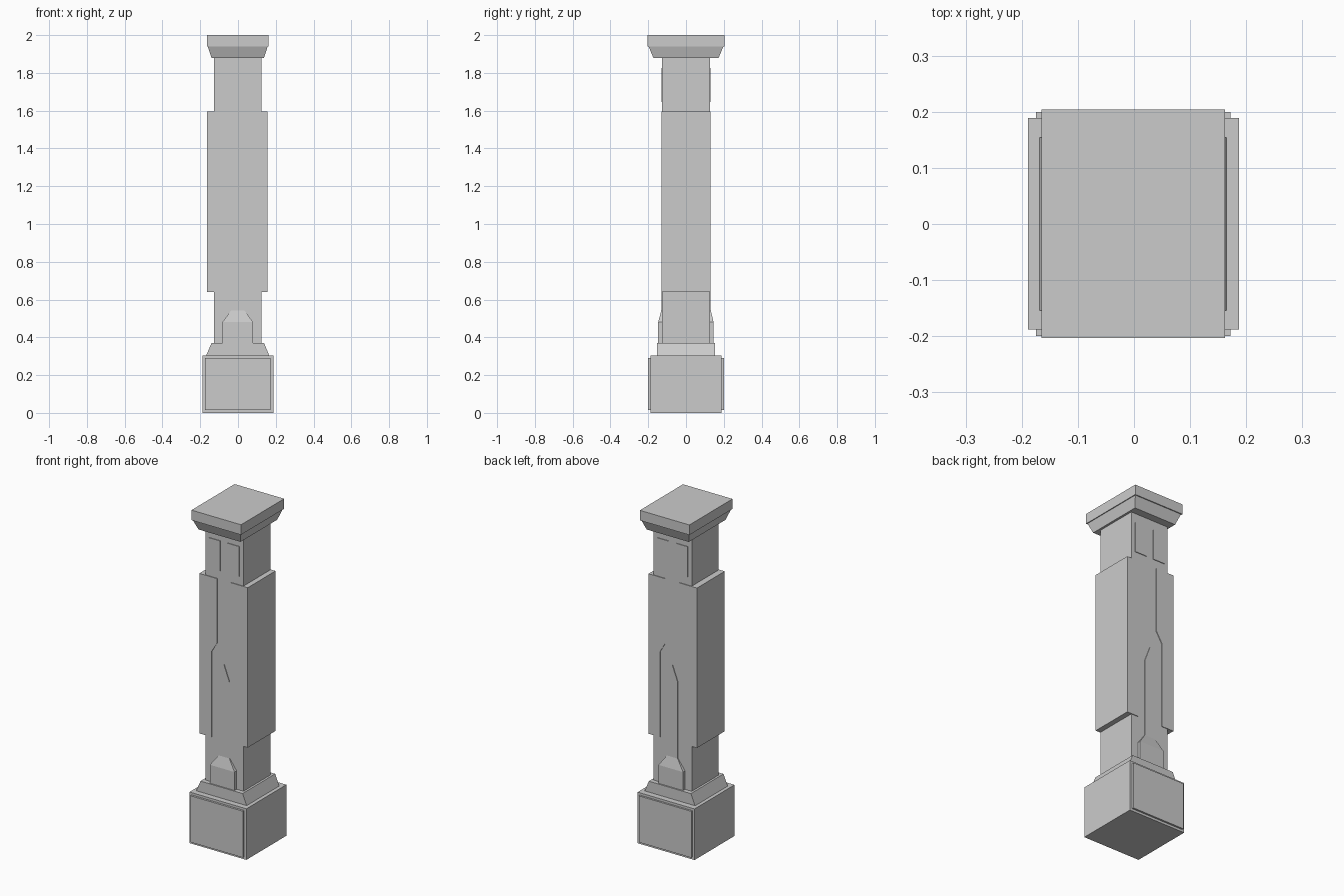
import bpy, bmesh

if "Cube" in bpy.data.objects:
    bpy.data.objects.remove(bpy.data.objects["Cube"])


def finish(name, bm):
    bmesh.ops.recalc_face_normals(bm, faces=bm.faces[:])
    mesh = bpy.data.meshes.new(name)
    bm.to_mesh(mesh)
    bm.free()
    obj = bpy.data.objects.new(name, mesh)
    bpy.context.collection.objects.link(obj)
    return obj


def loft(name, rings):
    """Stack rectangles given as (x0, x1, y0, y1, z)."""
    bm = bmesh.new()
    loops = [[bm.verts.new(p) for p in ((a, c, z), (b, c, z), (b, d, z), (a, d, z))]
             for a, b, c, d, z in rings]
    bm.faces.new(loops[0][::-1])
    bm.faces.new(loops[-1])
    for lo, hi in zip(loops, loops[1:]):
        for i in range(4):
            j = (i + 1) % 4
            bm.faces.new((lo[i], lo[j], hi[j], hi[i]))
    return finish(name, bm)


def box(name, x0, x1, y0, y1, z0, z1):
    return loft(name, [(x0, x1, y0, y1, z0), (x0, x1, y0, y1, z1)])


def extrude(name, profile, y0, y1):
    """Extrude an x-z outline along y."""
    bm = bmesh.new()
    face = bm.faces.new([bm.verts.new((x, y0, z)) for x, z in profile])
    new = bmesh.ops.extrude_face_region(bm, geom=[face])["geom"]
    bmesh.ops.translate(bm, vec=(0, y1 - y0, 0),
                        verts=[v for v in new if isinstance(v, bmesh.types.BMVert)])
    return finish(name, bm)


# Square foot with raised panels on front and back
box("foot_block", -0.189, 0.187, -0.188, 0.189, 0, 0.305)
box("foot_panels", -0.175, 0.172, -0.2, 0.2, 0.014, 0.291)

# Sloped plinth
extrude("plinth", [(-0.168, 0.305), (0.165, 0.305), (0.138, 0.37), (-0.14, 0.37)],
        -0.154, 0.154)

# Main shaft
box("shaft", -0.127, 0.125, -0.127, 0.127, 0.37, 1.88)

# Stepped side cladding wrapping both sides
for side, inner, neck, outer in (("left", -0.083, -0.047, -0.164),
                                 ("right", 0.08, 0.045, 0.156)):
    extrude(f"{side}_cladding", [(outer, 0.64), (inner, 0.64), (inner, 1.15),
                                 (neck, 1.21), (neck, 1.595), (outer, 1.595)],
            -0.131, 0.131)

# Pointed spike and its chamfered base, front and back
extrude("spike", [(-0.036, 0.5), (0.034, 0.5), (0.034, 1.0), (-0.001, 1.093), (-0.036, 1.0)],
        -0.131, 0.131)
loft("spike_base", [(-0.083, 0.08, -0.147, 0.146, 0.37),
                    (-0.083, 0.08, -0.147, 0.146, 0.48),
                    (-0.036, 0.034, -0.131, 0.131, 0.543)])

# Paired neck panels, front and back
for side, x0, x1 in (("left", -0.102, -0.026), ("right", 0.022, 0.098)):
    box(f"{side}_neck_panels", x0, x1, -0.131, 0.131, 1.645, 1.825)

# Flared capital and top slab
loft("capital", [(-0.14, 0.138, -0.173, 0.173, 1.88), (-0.16, 0.157, -0.198, 0.198, 1.94)])
box("top_slab", -0.165, 0.162, -0.203, 0.204, 1.94, 2.0)
